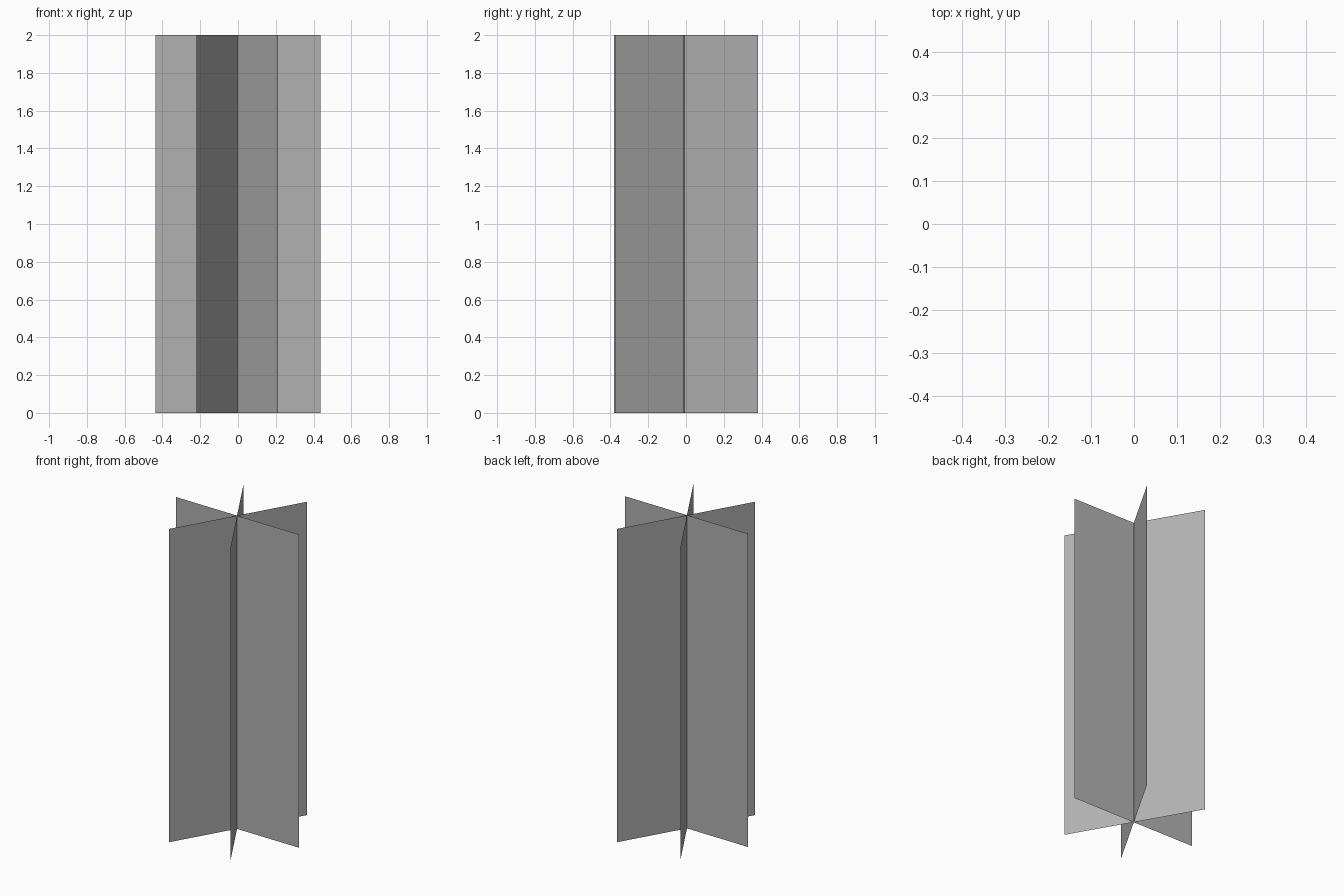
import bpy
from math import radians

if "Cube" in bpy.data.objects:
    bpy.data.objects.remove(bpy.data.objects["Cube"])

HEIGHT = 2.0

grey = bpy.data.materials.new("dark_grey")
grey.diffuse_color = (0.44, 0.44, 0.44, 1)
grey.use_nodes = True
grey.node_tree.nodes["Principled BSDF"].inputs["Base Color"].default_value = grey.diffuse_color


def upright_card(name, angle, w, x=0.0, y=0.0):
    """Flat vertical sheet of half-width w standing on the ground, turned about z."""
    mesh = bpy.data.meshes.new(name)
    mesh.from_pydata([(-w, 0, 0), (w, 0, 0), (w, 0, HEIGHT), (-w, 0, HEIGHT)],
                     [], [(0, 1, 2, 3)])
    mesh.materials.append(grey)
    card = bpy.data.objects.new(name, mesh)
    card.location = (x, y, 0)
    card.rotation_euler.z = radians(angle)
    bpy.context.collection.objects.link(card)
    return card


# Three sheets crossing near the central axis, about 60 degrees apart
upright_card("wide_card", -0.8, 0.438, y=-0.006)
upright_card("left_front_card", 60, 0.44)
upright_card("right_front_card", 120, 0.433, x=-0.006)
